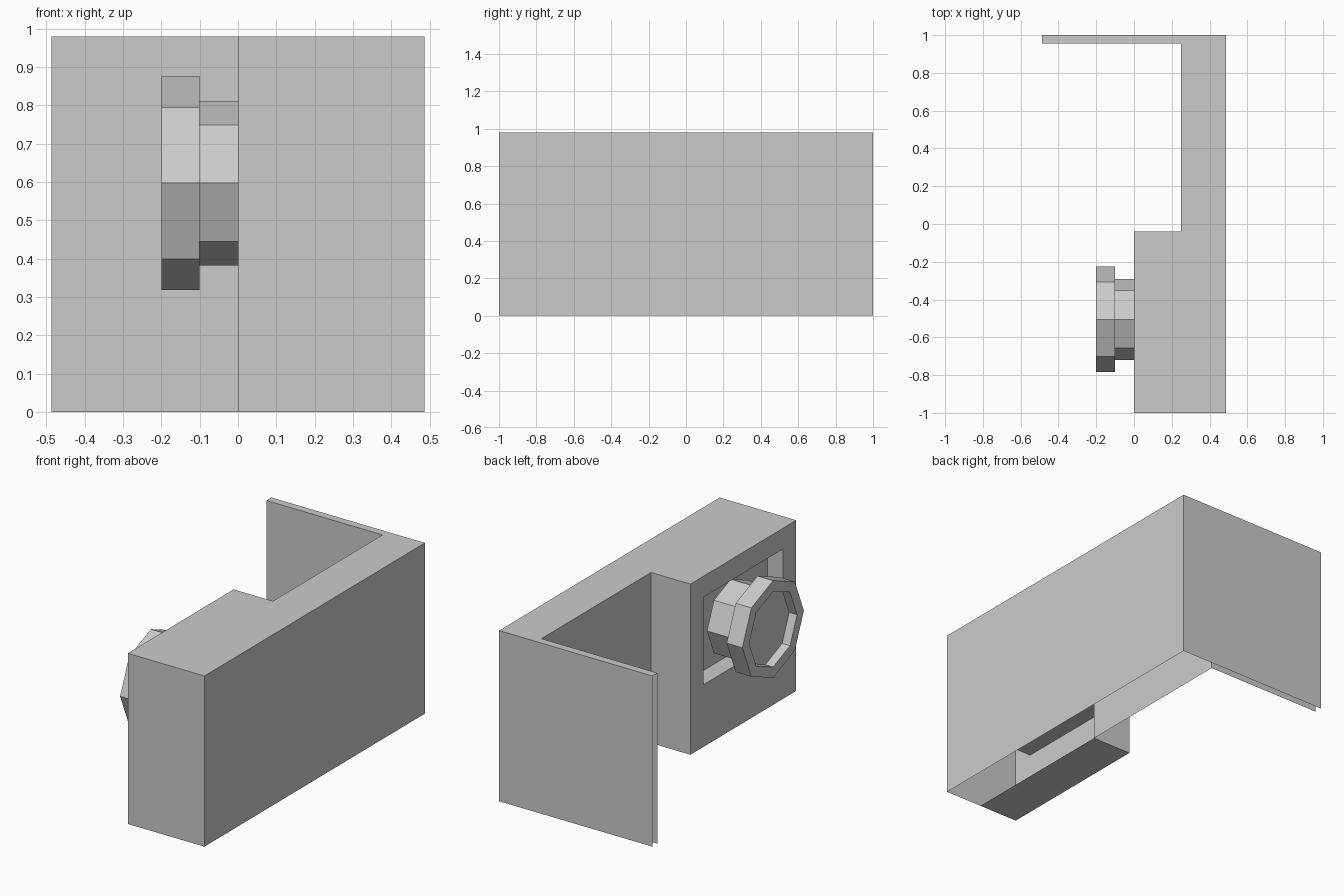
import bpy, math

if "Cube" in bpy.data.objects:
    bpy.data.objects.remove(bpy.data.objects["Cube"])

W, H = 0.487, 0.98          # half width, height
MID, BACK, STEP = 0.25, 0.955, -0.04


def add_object(name, verts, faces):
    mesh = bpy.data.meshes.new(name)
    mesh.from_pydata(verts, [], faces)
    mesh.update()
    obj = bpy.data.objects.new(name, mesh)
    bpy.context.collection.objects.link(obj)
    return obj


def loft(name, rings, cap_start):
    """Join equal-length rings of points; the last ring is always capped."""
    n = len(rings[0])
    faces = [(r * n + i, r * n + (i + 1) % n,
              (r + 1) * n + (i + 1) % n, (r + 1) * n + i)
             for r in range(len(rings) - 1) for i in range(n)]
    last = (len(rings) - 1) * n
    faces.append(tuple(range(last, last + n)))
    if cap_start:
        faces.append(tuple(reversed(range(n))))
    return add_object(name, [p for ring in rings for p in ring], faces)


def rect(x, y0, y1, z0, z1):
    return [(x, y0, z0), (x, y0, z1), (x, y1, z1), (x, y1, z0)]


def octagon(x, r):
    # clockwise seen from +x so the front faces -x, one corner straight up
    return [(x, -0.505 + r * math.sin(math.tau * i / 8),
             0.597 + r * math.cos(math.tau * i / 8)) for i in range(8)]


# Hollow housing: open underneath and at the free end of the thin back plate
outline = [(0, -1), (W, -1), (W, 1), (-W, 1), (-W, BACK),
           (MID, BACK), (MID, STEP), (0, STEP)]
n = len(outline)
verts = [(x, y, z) for z in (0, H) for x, y in outline]
open_sides = (3, 7)         # plate end, and the side holding the recessed panel
walls = [(i, (i + 1) % n, n + (i + 1) % n, n + i)
         for i in range(n) if i not in open_sides]
add_object("housing", verts, walls + [tuple(range(n, 2 * n))])

# Bottom plate under the deep part only
add_object("bottom_plate",
           [(0, -1, 0), (0, STEP, 0), (MID, STEP, 0), (MID, -1, 0)],
           [(0, 1, 2, 3)])

# Side panel with rectangular recess
loft("recessed_panel", [rect(0, -1, STEP, 0, H),
                        rect(0, -0.88, -0.16, 0.357, 0.86),
                        rect(0.1, -0.88, -0.16, 0.357, 0.86)], False)

# Stepped octagonal knob with dished front
loft("knob", [octagon(0.07, 0.215), octagon(-0.1, 0.215),
              octagon(-0.1, 0.279), octagon(-0.2, 0.279),
              octagon(-0.2, 0.217), octagon(-0.15, 0.217)], True)

# Make the knob normals consistent
import bmesh
knob = bpy.data.objects["knob"]
bm = bmesh.new()
bm.from_mesh(knob.data)
bmesh.ops.recalc_face_normals(bm, faces=bm.faces)
bm.to_mesh(knob.data)
bm.free()
